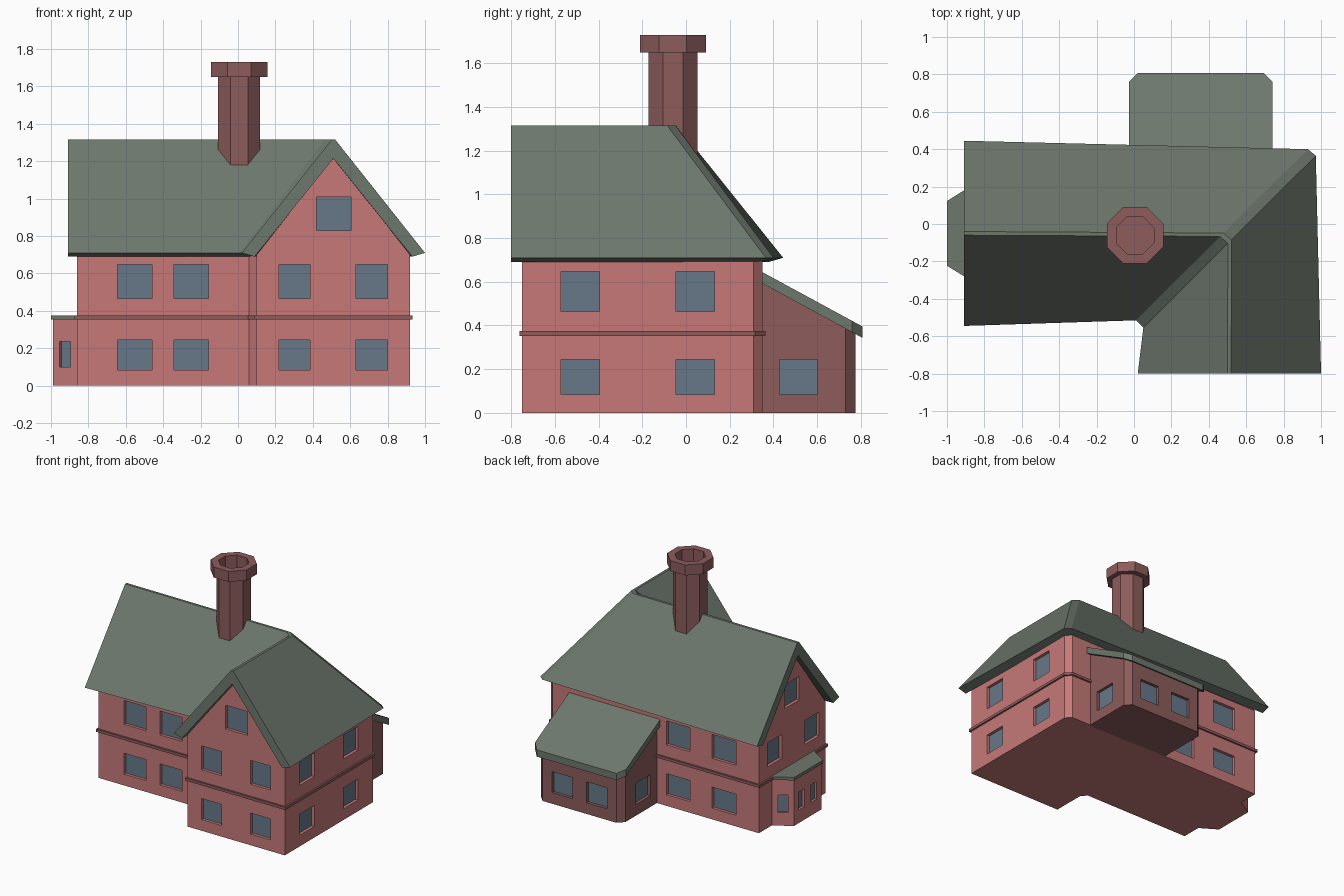
import bpy, bmesh
from math import pi, cos, sin, atan2
from mathutils import Matrix, Vector

if "Cube" in bpy.data.objects:
    bpy.data.objects.remove(bpy.data.objects["Cube"])


def material(name, rgb):
    m = bpy.data.materials.new(name)
    m.diffuse_color = (*rgb, 1)
    m.use_nodes = True
    m.node_tree.nodes["Principled BSDF"].inputs["Base Color"].default_value = m.diffuse_color
    return m


WALL = material("painted_wall", (0.57, 0.19, 0.19))
BRICK = material("dark_brick", (0.27, 0.107, 0.107))
ROOF = material("roof_tile", (0.155, 0.188, 0.155))
GLASS = material("window_glass", (0.135, 0.19, 0.25))


def finish(bm, name, mat):
    bmesh.ops.recalc_face_normals(bm, faces=bm.faces)
    me = bpy.data.meshes.new(name)
    bm.to_mesh(me)
    bm.free()
    me.materials.append(mat)
    ob = bpy.data.objects.new(name, me)
    bpy.context.collection.objects.link(ob)
    return ob


def skin(name, rings, mat, caps=True):
    """Join equal closed rings of points into a surface."""
    bm = bmesh.new()
    rows = [[bm.verts.new(p) for p in r] for r in rings]
    n = len(rows[0])
    for a, b in zip(rows, rows[1:]):
        for i in range(n):
            j = (i + 1) % n
            bm.faces.new((a[i], a[j], b[j], b[i]))
    if caps:
        bm.faces.new(rows[0])
        bm.faces.new(rows[-1])
    return finish(bm, name, mat)


def sweep(name, stations, profile, mat):
    """Sweep (t, z) profile along an L; each station is (outer, inner) at t = 1, -1."""
    rings = []
    for o, i in stations:
        o, i = Vector(o), Vector(i)
        c, d = (o + i) / 2, (o - i) / 2
        rings.append([(*(c + d * t), z) for t, z in profile])
    return skin(name, rings, mat)


def prism(name, poly, z0, z1, mat):
    """Vertical prism; z0 and z1 are functions of y."""
    return skin(name, [[(x, y, z0(y)) for x, y in poly],
                       [(x, y, z1(y)) for x, y in poly]], mat)


def windows(wall, items, depth=0.025):
    """Cut recesses and set panes. item = x, y, facing angle, width, z low, z high."""
    cut, pane = bmesh.new(), bmesh.new()
    for x, y, a, w, lo, hi in items:
        base = Matrix.Translation((x, y, (lo + hi) / 2)) @ Matrix.Rotation(a, 4, 'Z')
        bmesh.ops.create_cube(cut, size=1, matrix=base @ Matrix.Diagonal((2 * depth, w, hi - lo, 1)))
        q = [pane.verts.new(base @ Vector((-depth + 0.002, s * w / 2, t * (hi - lo) / 2)))
             for s, t in ((-1, -1), (1, -1), (1, 1), (-1, 1))]
        pane.faces.new(q)
    cutter = finish(cut, wall.name + "_cutter", WALL)
    cutter.hide_render = True
    mod = wall.modifiers.new("recess", 'BOOLEAN')
    mod.operation, mod.solver, mod.object = 'DIFFERENCE', 'EXACT', cutter
    bpy.context.view_layer.objects.active = wall
    bpy.ops.object.modifier_apply(modifier=mod.name)
    bpy.data.objects.remove(cutter)

    me = bpy.data.meshes.new(wall.name + "_panes")
    pane.to_mesh(me)
    pane.free()
    me.materials.append(GLASS)
    bpy.context.collection.objects.link(bpy.data.objects.new(me.name, me))


FRONT, BACK, LEFT, RIGHT = -pi / 2, pi / 2, pi, 0
LOW, HIGH, ATTIC = (0.085, 0.245), (0.465, 0.647), (0.83, 1.01)


def l_plan(g):
    """Wall plan of the two wings, grown by g."""
    return [((-0.86 - g, 0.35 + g), (-0.86 - g, -0.45 - g)),
            ((0.88 + g / 2, 0.35 + g), (0.06 - g / 2, -0.45 - g)),
            ((0.92 + g, 0.31 + g / 2), (0.10 - g, -0.49 - g / 2)),
            ((0.92 + g, -0.75 - g), (0.10 - g, -0.75 - g))]


# L-shaped house body with gables
body = sweep("house_walls", l_plan(0),
             [(-1, 0), (1, 0), (1, 0.7), (0, 1.22), (-1, 0.7)], WALL)
w = []
for z in (LOW, HIGH):
    w += [(x, -0.45, FRONT, 0.187, *z) for x in (-0.552, -0.25)]
    w += [(x, -0.75, FRONT, 0.167, *z) for x in (0.302, 0.715)]
    w += [(0.92, y, RIGHT, 0.176, *z) for y in (-0.483, 0.043)]
    w += [(x, 0.35, BACK, 0.2, *z) for x in (-0.565, -0.18)]
w += [(-0.86, y, LEFT, 0.17, *HIGH) for y in (0.16, -0.29)]
w += [(0.512, -0.75, FRONT, 0.183, *ATTIC), (-0.86, -0.05, LEFT, 0.17, *ATTIC)]
windows(body, w)

# Band between the floors
sweep("string_course", l_plan(0.013),
      [(-1, 0.353), (1, 0.353), (1, 0.374), (-1, 0.374)], BRICK)

# Main roof: one gable shell turning the corner
sweep("main_roof",
      [((-0.91, 0.445), (-0.91, -0.545)), ((0.93, 0.40), (0.01, -0.515)),
       ((0.972, 0.365), (0.05, -0.555)), ((1.0, -0.80), (0.02, -0.80))],
      [(-1, 0.71), (-0.02, 1.315), (0.02, 1.315), (1, 0.71),
       (0.86, 0.69), (0, 1.215), (-0.86, 0.69)], ROOF)

# Rear lean-to
def slope(z):
    return lambda y: z - 0.543 * (y - 0.35)


def notched(x0, x1, y1, c, y0=0.34):
    return [(x0, y0), (x1, y0), (x1, y1 - c), (x1 - c, y1), (x0 + c, y1), (x0, y1 - c)]


lean = prism("lean_to_walls", notched(0, 0.71, 0.775, 0.045),
             lambda y: 0, slope(0.61), BRICK)
windows(lean, [(x, 0.775, BACK, 0.17, *LOW) for x in (0.21, 0.50)]
        + [(0, 0.515, LEFT, 0.173, *LOW), (0.71, 0.515, RIGHT, 0.173, *LOW)])
prism("lean_to_roof", notched(-0.028, 0.74, 0.808, 0.048),
      slope(0.592), slope(0.644), ROOF)

# Bay window on the left
def bay_plan(x, half, wide):
    return [(-0.85, -0.05 + wide), (-0.86, -0.05 + wide), (x, -0.05 + half),
            (x, -0.05 - half), (-0.86, -0.05 - wide), (-0.85, -0.05 - wide)]


bay = prism("bay_walls", bay_plan(-0.99, 0.165, 0.245),
            lambda y: 0, lambda y: 0.356, WALL)
w = [(-0.99, -0.05 + s * 0.075, LEFT, 0.07, 0.10, 0.235) for s in (-1, 1)]
w += [(-0.925, -0.05 + s * 0.205, atan2(s * 0.13, -0.08), 0.068, 0.10, 0.235) for s in (-1, 1)]
windows(bay, w, 0.02)
prism("bay_roof", bay_plan(-1.0, 0.173, 0.26), lambda y: 0.353, lambda y: 0.376, ROOF)

# Octagonal chimney with a hollow cap
rings = []
for flat, z in ((0.112, 1.08), (0.112, 1.65), (0.151, 1.65),
                (0.151, 1.73), (0.1, 1.73), (0.1, 1.45)):
    r = flat / cos(pi / 8)
    rings.append([(0.006 + r * cos((k + 0.5) * pi / 4),
                   -0.06 + r * sin((k + 0.5) * pi / 4), z) for k in range(8)])
skin("chimney", rings, BRICK)
